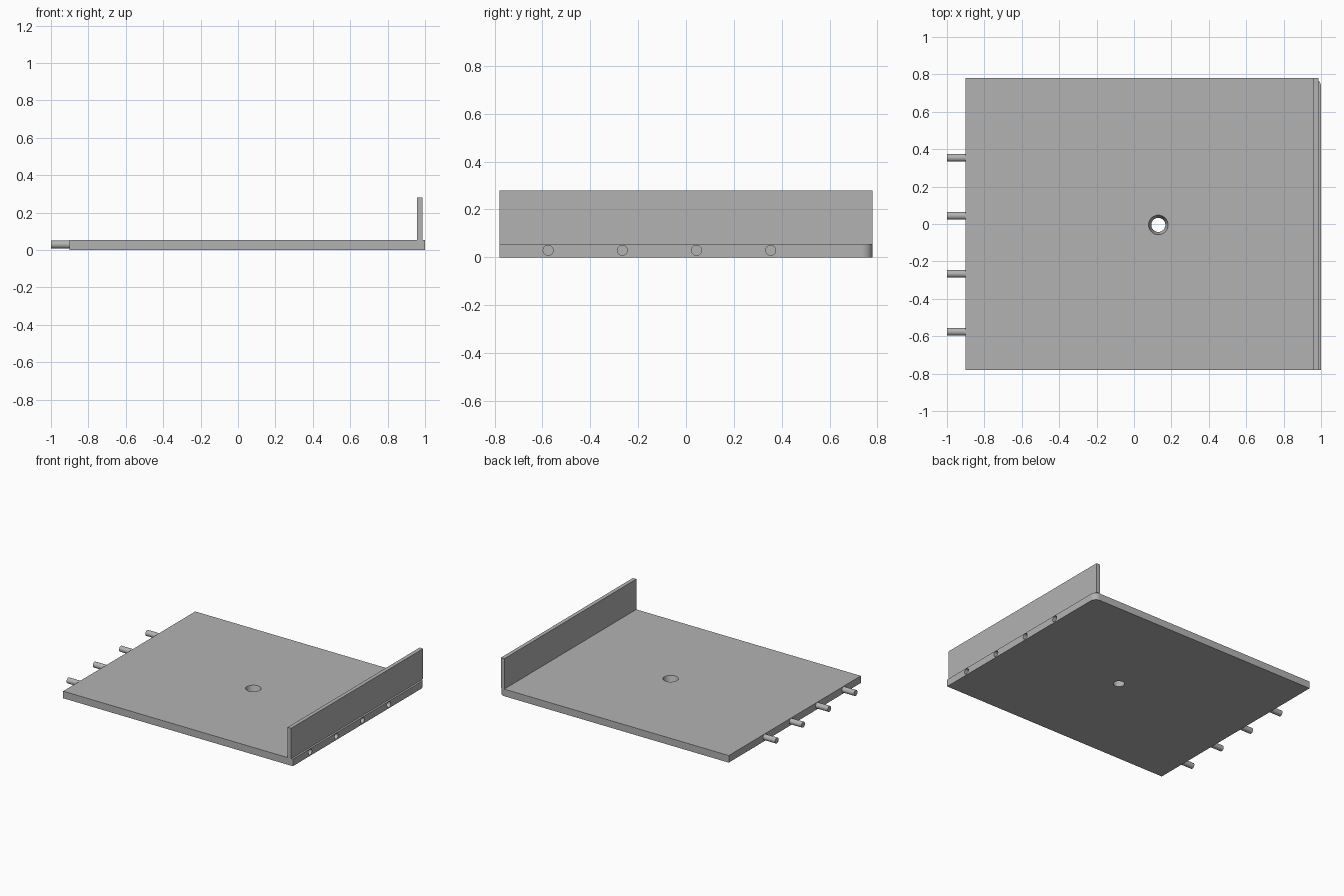
import bpy
import bmesh
import math
from mathutils import Matrix

cube = bpy.data.objects.get("Cube")
if cube:
    bpy.data.objects.remove(cube, do_unlink=True)

# Single grey finish
grey = bpy.data.materials.new("plain_grey")
grey.use_nodes = True
colour = (0.45, 0.45, 0.45, 1)
grey.diffuse_color = colour
grey.node_tree.nodes["Principled BSDF"].inputs["Base Color"].default_value = colour

PLATE_TOP = 0.053
HALF_DEPTH = 0.78
PEG_Z = 0.029
PEG_RADIUS = 0.021
PEG_ROWS = [-0.576 + 0.31 * i for i in range(4)]


def finish(bm, name):
    bmesh.ops.recalc_face_normals(bm, faces=bm.faces)
    mesh = bpy.data.meshes.new(name)
    bm.to_mesh(mesh)
    bm.free()
    mesh.materials.append(grey)
    obj = bpy.data.objects.new(name, mesh)
    bpy.context.collection.objects.link(obj)
    return obj


def box(name, x0, x1, z0, z1, corner=0):
    """Full-depth slab; corner rounds the vertical edge at +x, +y."""
    bm = bmesh.new()
    bmesh.ops.create_cube(bm, size=1)
    for v in bm.verts:
        v.co.x = x1 if v.co.x > 0 else x0
        v.co.y = math.copysign(HALF_DEPTH, v.co.y)
        v.co.z = z1 if v.co.z > 0 else z0
    if corner:
        edges = [e for e in bm.edges if all(v.co.x == x1 and v.co.y > 0 for v in e.verts)]
        bmesh.ops.bevel(bm, geom=edges, offset=corner, segments=10,
                        profile=0.5, affect='EDGES')
    return finish(bm, name)


def cylinder(name, centre, r1, r2, length, along_x=False):
    bm = bmesh.new()
    turn = Matrix.Rotation(math.pi / 2, 4, 'Y') if along_x else Matrix()
    bmesh.ops.create_cone(bm, cap_ends=True, segments=40, radius1=r1, radius2=r2,
                          depth=length, matrix=Matrix.Translation(centre) @ turn)
    return finish(bm, name)


def smooth(obj):
    bpy.ops.object.select_all(action='DESELECT')
    obj.select_set(True)
    bpy.context.view_layer.objects.active = obj
    bpy.ops.object.shade_smooth_by_angle(angle=math.radians(30))


def cut(obj, cutter):
    cutter.hide_render = True
    mod = obj.modifiers.new("hole", 'BOOLEAN')
    mod.operation = 'DIFFERENCE'
    mod.solver = 'EXACT'
    mod.object = cutter
    bpy.ops.object.select_all(action='DESELECT')
    bpy.context.view_layer.objects.active = obj
    obj.select_set(True)
    bpy.ops.object.modifier_apply(modifier=mod.name)
    bpy.data.objects.remove(cutter, do_unlink=True)


# Base plate with one rounded corner, and the upright wall
plate = box("base_plate", -0.9, 1.0, 0, PLATE_TOP, corner=0.045)
box("upright_wall", 0.957, 0.986, PLATE_TOP, 0.28)

# Tapered hole through the plate
cut(plate, cylinder("hole_cutter", (0.13, -0.005, PLATE_TOP / 2),
                    0.036, 0.054, PLATE_TOP * 1.2))

# Pegs on one side, matching sockets on the other
for number, y in enumerate(PEG_ROWS, 1):
    cut(plate, cylinder("socket_cutter", (0.96, y, PEG_Z),
                        PEG_RADIUS, PEG_RADIUS, 0.2, along_x=True))
    peg = cylinder(f"peg_{number}", (-0.945, y, PEG_Z),
                   PEG_RADIUS, PEG_RADIUS, 0.11, along_x=True)
    smooth(peg)

smooth(plate)
